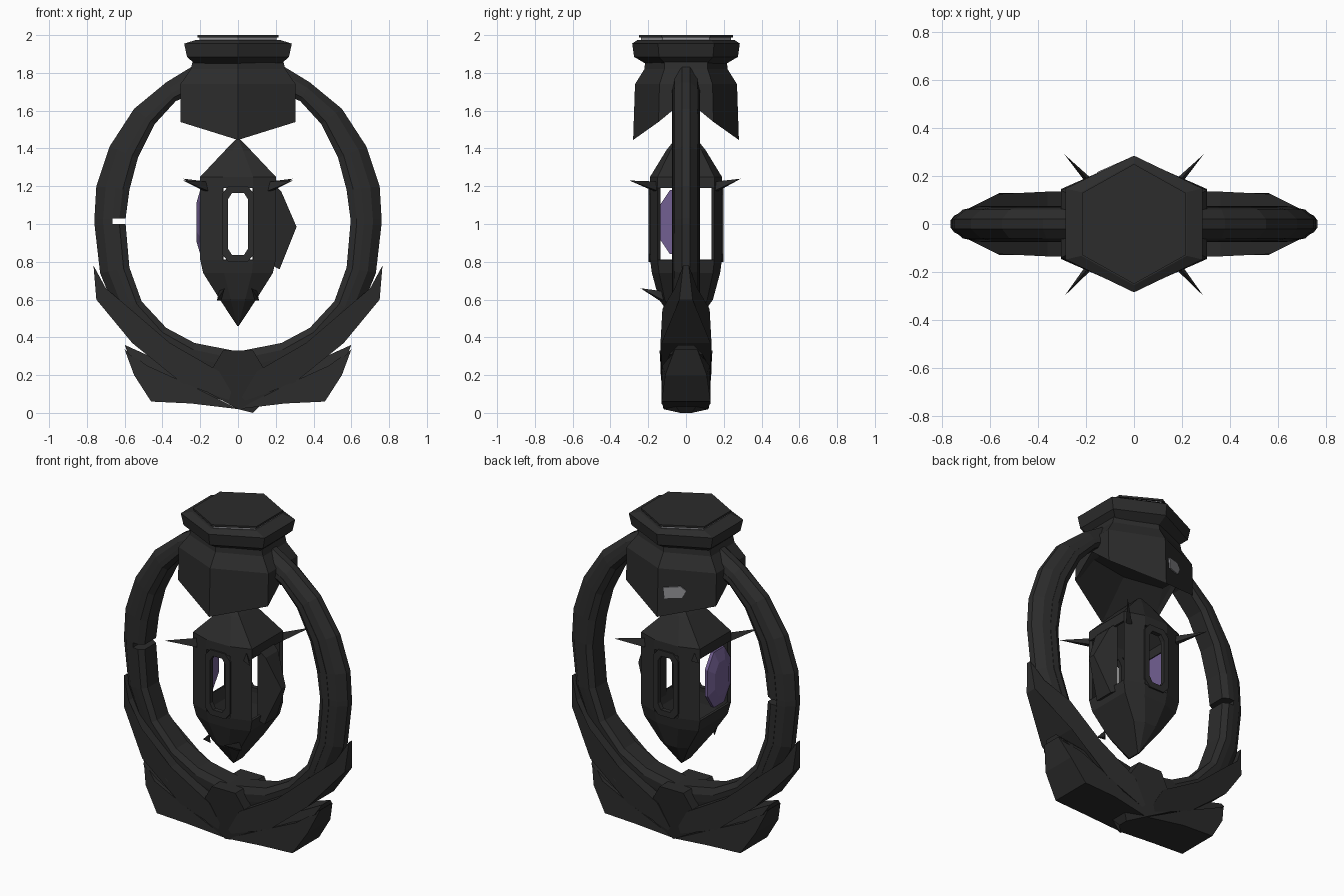
import bpy, bmesh, math
from mathutils import Vector

if "Cube" in bpy.data.objects:
    bpy.data.objects.remove(bpy.data.objects["Cube"])


def material(name, rgb):
    m = bpy.data.materials.new(name)
    m.diffuse_color = (*rgb, 1)
    m.use_nodes = True
    m.node_tree.nodes["Principled BSDF"].inputs["Base Color"].default_value = m.diffuse_color
    return m


DARK = material("charcoal metal", (0.025, 0.025, 0.025))
PURPLE = material("purple crystal", (0.17, 0.115, 0.29))
GREY = material("light grey", (0.30, 0.30, 0.32))


def finish(name, bm, mat):
    bmesh.ops.recalc_face_normals(bm, faces=bm.faces)
    me = bpy.data.meshes.new(name)
    bm.to_mesh(me)
    bm.free()
    me.materials.append(mat)
    ob = bpy.data.objects.new(name, me)
    bpy.context.collection.objects.link(ob)
    return ob


def loft(name, loops, mat, caps=True, skip=lambda row, col: False):
    """Join successive closed loops of points with quads."""
    bm = bmesh.new()
    rows = [[bm.verts.new(p) for p in loop] for loop in loops]
    n = len(rows[0])
    for r in range(len(rows) - 1):
        for c in range(n):
            if not skip(r, c):
                d = (c + 1) % n
                bm.faces.new((rows[r][c], rows[r][d], rows[r + 1][d], rows[r + 1][c]))
    if caps:
        bm.faces.new(rows[0])
        bm.faces.new(rows[-1])
    return finish(name, bm, mat)


def plate(name, pts, mat=DARK, sides=(1, -1)):
    """Outline of (x, z, half depth) made solid, once for each side."""
    for s in sides:
        loft(name, [[(s * x, k * y, z) for x, z, y in pts] for k in (-1, 1)], mat)


# Oval ring: outer rim and inner band, with a slit at mid height on the left
STATIONS = [  # outer x, z, inner x, z
    (0.20, 1.86, 0.18, 1.72), (0.38, 1.75, 0.33, 1.65), (0.55, 1.61, 0.44, 1.53),
    (0.68, 1.41, 0.53, 1.35), (0.75, 1.20, 0.575, 1.18), (0.76, 1.03, 0.595, 1.03),
    (0.76, 1.00, 0.595, 1.00), (0.73, 0.74, 0.575, 0.77), (0.64, 0.52, 0.51, 0.59),
    (0.48, 0.33, 0.38, 0.45), (0.26, 0.19, 0.23, 0.37), (0.0, 0.12, 0.0, 0.325)]


def ring_loops(part, a, b, s):
    loops = []
    for xo, zo, xi, zi in STATIONS[a:b]:
        o, i = Vector((s * xo, 0, zo)), Vector((s * xi, 0, zi))
        prof = {"rim": [(0.42, .07), (0.72, .06), (1, .02)],
                "band": [(0, .055), (0.2, .075), (0.43, .072)]}[part]
        pts = [i.lerp(o, t) + Vector((0, y, 0)) for t, y in prof]
        loops.append(pts + [Vector((p.x, -p.y, p.z)) for p in reversed(pts)])
    return loops


for s in (1, -1):
    loft("ring_rim", ring_loops("rim", 0, 12, s), DARK)
loft("ring_right_band", ring_loops("band", 0, 12, 1), DARK)
loft("ring_left_upper_band", ring_loops("band", 0, 6, -1), DARK)
loft("ring_left_lower_band", ring_loops("band", 6, 12, -1), DARK)

# Base: swept side fins and a centre keystone
plate("upper_fin", [(0.0, 0.05, .12), (0.30, 0.16, .13), (0.56, 0.37, .13), (0.75, 0.60, .035),
                    (0.765, 0.78, .015), (0.70, 0.66, .06), (0.57, 0.55, .125),
                    (0.36, 0.37, .135), (0.10, 0.22, .135)])
plate("lower_fin", [(0.0, 0.02, .11), (0.25, 0.05, .13), (0.46, 0.06, .13), (0.55, 0.20, .11),
                    (0.60, 0.335, .06), (0.48, 0.25, .125), (0.26, 0.15, .13)])
plate("middle_fin", [(0.04, 0.05, .09), (0.34, 0.16, .11), (0.58, 0.31, .09),
                     (0.60, 0.36, .04), (0.40, 0.27, .11)])
plate("keystone", [(-0.20, 0.13, .12), (0.0, 0.02, .12), (0.08, 0.0, .03), (0.20, 0.13, .12),
                   (0.08, 0.33, .14), (-0.08, 0.33, .14)], sides=(1,))


# Hexagonal cap, with an extra point in the middle of each x side
def hexagon(rx, ry, z_side, z_point=None, z_mid=None):
    zp = z_side if z_point is None else z_point
    zm = z_side if z_mid is None else z_mid
    h = ry * 0.52
    return [(0, -ry, zp), (rx, -h, z_side), (rx, 0, zm), (rx, h, z_side),
            (0, ry, zp), (-rx, h, z_side), (-rx, 0, zm), (-rx, -h, z_side)]


loft("cap_top_plate", [hexagon(.215, .25, 1.988), hexagon(.215, .25, 2.0)], DARK)
loft("cap_core", [hexagon(.20, .23, 1.90), hexagon(.205, .24, 1.99)], GREY)
loft("cap_rim", [hexagon(.22, .20, 1.84), hexagon(.27, .275, 1.885), hexagon(.285, .285, 1.955),
                 hexagon(.22, .255, 1.975)], DARK)
loft("cap_skirt", [hexagon(.235, .215, 1.88), hexagon(.25, .22, 1.82),
                   hexagon(.305, .27, 1.74), hexagon(.305, .28, 1.54, 1.445, 1.66),
                   hexagon(.28, .255, 1.56, 1.465, 1.67), hexagon(.25, .09, 1.65)], DARK)
# Grey inlay on the back left skirt face
a, b = Vector((0, .28, 0)), Vector((-.305, .1456, 0))
n = Vector((-.1344, .305, 0)).normalized()
quad = [(0.12, 1.565), (0.42, 1.575), (0.50, 1.62), (0.40, 1.645), (0.10, 1.63)]
loft("skirt_inlay", [[a.lerp(b, t) + n * k + Vector((0, 0, z)) for t, z in quad]
                     for k in (-0.003, 0.004)], GREY)

# Hanging cage: pointed at both ends, open windows on four sides
OCT = [(-.2, -.15), (-.08, -.19), (.08, -.19), (.2, -.15),
       (.2, .15), (.08, .19), (-.08, .19), (-.2, .15)]
LEVELS = [(1.45, .04, .30), (1.39, .34, .55), (1.25, 1, 1), (1.19, 1, 1),
          (0.81, 1, 1), (0.74, .92, .95), (0.60, .48, .75), (0.46, .02, .25)]
cage = loft("lantern_cage", [[(x * sx, y * sy, z) for x, y in OCT] for z, sx, sy in LEVELS],
            DARK, skip=lambda r, c: r == 3 and c % 2 == 1)
sol = cage.modifiers.new("thickness", "SOLIDIFY")
sol.thickness = 0.02

# Long octagonal trim around the front and back windows
for s in (1, -1):
    loops = []
    for hw, hh, y in ((.085, .20, .17), (.085, .20, .198), (.052, .165, .198),
                      (.052, .165, .17), (.085, .20, .17)):
        loops.append([(sx * hw * fx, s * y, 1.0 + sz * hh * fz) for sx, sz, fx, fz in
                      [(1, -1, .6, 1), (1, -1, 1, .8), (1, 1, 1, .8), (1, 1, .6, 1),
                       (-1, 1, .6, 1), (-1, 1, 1, .8), (-1, -1, 1, .8), (-1, -1, .6, 1)]])
    loft("window_trim", loops, DARK, caps=False)

# Right hand fin and left hand crystal in the side windows
plate("cage_fin", [(.18, 1.22, .07), (.23, 1.17, .06), (.31, .985, .02), (.22, .76, .06),
                   (.18, .78, .07)], sides=(1,))
loft("crystal_pane", [[(x, -.035 + y * k, 1.01 + z * k) for y, z in
                       [(-.11, -.08), (-.11, .08), (-.05, .17), (.05, .17),
                        (.11, .08), (.11, -.08), (.05, -.17), (-.05, -.17)]]
                      for x, k in ((-.18, 1), (-.2, 1), (-.22, .6))], PURPLE)

# Thin thorns at the cage shoulders and two near the foot
for sx in (-1, 1):
    for sy, root, tip in ((1, (.17, .16, 1.2), (.29, .29, 1.24)),
                          (-1, (.17, .16, 1.2), (.29, .30, 1.23)),
                          (-1, (.10, .13, .62), (.07, .24, .66))):
        flip = Vector((sx, sy, 1))
        root, tip = Vector(root) * flip, Vector(tip) * flip
        bm = bmesh.new()
        base = [bm.verts.new(root + Vector(d)) for d in
                ((0, 0, .025), (-sx * .012, sy * .012, -.025), (sx * .012, -sy * .012, -.025))]
        top = bm.verts.new(tip)
        bm.faces.new(base)
        for i in range(3):
            bm.faces.new((base[i], base[(i + 1) % 3], top))
        finish("thorn", bm, DARK)
